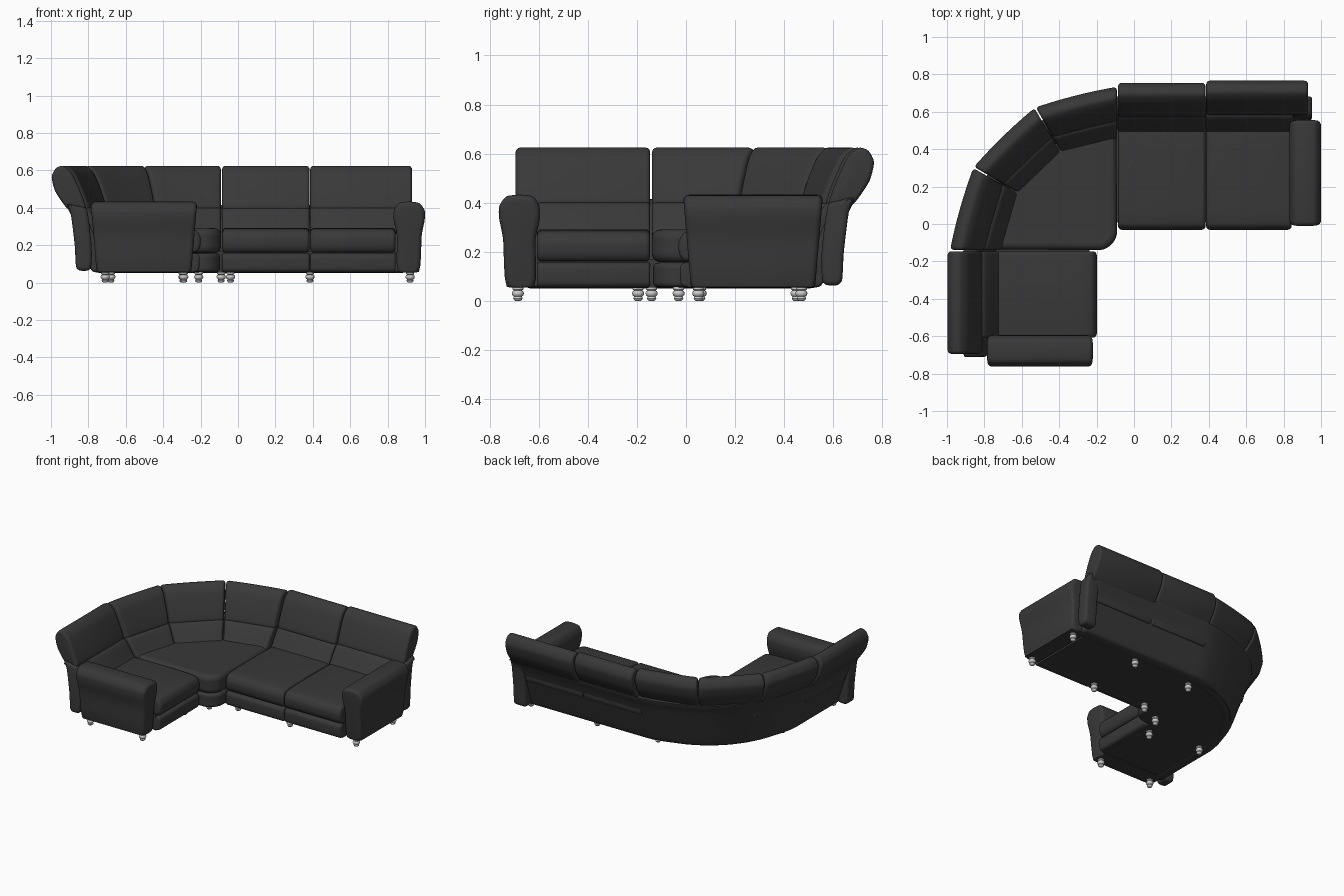
import bpy, bmesh, math
from mathutils import Vector

if "Cube" in bpy.data.objects:
    bpy.data.objects.remove(bpy.data.objects["Cube"])

CX, CY = -0.088, -0.142          # centre of the corner curve
leather = bpy.data.materials.new("dark_leather")
leather.diffuse_color = (0.04, 0.04, 0.04, 1)
leather.use_nodes = True
leather.node_tree.nodes["Principled BSDF"].inputs["Base Color"].default_value = leather.diffuse_color


def rail(u, r, z):
    """u<0: right run, 0..1: quarter-turn corner, u>1: left run; r = distance out."""
    if u <= 0:
        return Vector((CX - u, CY + r, z))
    if u >= 1:
        return Vector((CX - r, CY - (u - 1), z))
    a = u * math.pi / 2
    return Vector((CX - r * math.sin(a), CY + r * math.cos(a), z))


def finish(name, bm, mat=leather):
    bmesh.ops.recalc_face_normals(bm, faces=bm.faces)
    me = bpy.data.meshes.new(name)
    bm.to_mesh(me)
    bm.free()
    if mat:
        me.materials.append(mat)
    ob = bpy.data.objects.new(name, me)
    bpy.context.collection.objects.link(ob)
    return ob


def smooth_loop(pts, k=4):
    """Closed smooth curve through the profile points."""
    P = [Vector(p) for p in pts]
    n, out = len(P), []
    for i in range(n):
        a, b, c, d = P[i - 1], P[i], P[(i + 1) % n], P[(i + 2) % n]
        m1, m2 = (c - a) * 0.35, (d - b) * 0.35
        m1 = m1.normalized() * min(m1.length, (c - b).length) if m1.length else m1
        m2 = m2.normalized() * min(m2.length, (c - b).length) if m2.length else m2
        for j in range(k):
            t = j / k
            out.append(b * (2*t**3 - 3*t*t + 1) + m1 * (t**3 - 2*t*t + t)
                       + c * (3*t*t - 2*t**3) + m2 * (t**3 - t*t))
    return out


def loft(name, profile, a, b, place, e=0.015, n=1, scale=1.0, smooth=True):
    """Sweep a closed profile from a to b with pillow-rounded ends."""
    P = smooth_loop(profile) if smooth else [Vector(p) for p in profile]
    m = len(P)
    area = sum(P[i - 1].cross(P[i]) for i in range(m))
    N = []
    for i in range(m):
        t = P[(i + 1) % m] - P[i - 1]
        N.append(Vector((t.y, -t.x)).normalized() * (1 if area > 0 else -1))
    # (along, inset) pairs of a quarter round
    ends = [(e * (1 - math.cos(q)), e * (1 - math.sin(q)))
            for q in (math.pi / 2 * k / 4 for k in range(5))]
    lo, hi = a + e / scale, b - e / scale
    st = [(a + o / scale, i) for o, i in ends]
    st += [(lo + (hi - lo) * k / n, 0) for k in range(1, n)]
    st += [(b - o / scale, i) for o, i in reversed(ends)]
    bm = bmesh.new()
    rings = [[bm.verts.new(place(p.x - q.x * i, p.y - q.y * i, t)) for p, q in zip(P, N)]
             for t, i in st]
    for A, B in zip(rings, rings[1:]):
        for k in range(m):
            bm.faces.new((A[k - 1], A[k], B[k], B[k - 1]))
    bm.faces.new(rings[0])
    bm.faces.new(rings[-1])
    return finish(name, bm)


def along(r, z, u):
    return rail(u, r, z)


def corner_inset(u):
    return .02 * max(0, min(1, u * 6, (1 - u) * 6))


# profiles as (distance out, height)
UPPER = [(.725, .402), (.755, .49), (.80, .585), (.845, .624), (.885, .612), (.908, .565),
         (.89, .49), (.845, .42), (.81, .385), (.75, .385)]
LOWER = [(.635, .27), (.652, .31), (.685, .36), (.715, .396), (.76, .402), (.78, .33), (.77, .26)]
END = [(.70, .075), (.755, .064), (.778, .085), (.785, .2), (.805, .36), (.825, .42),
       (.77, .41), (.72, .39), (.695, .2)]
SHELL = [(.62, .06), (.685, .058), (.705, .085), (.745, .2), (.795, .34), (.825, .41),
         (.77, .41), (.73, .37), (.66, .2)]
SEAT = [(.14, .162), (.115, .19), (.112, .24), (.135, .278), (.2, .289), (.4, .292),
        (.64, .289), (.67, .27), (.67, .17)]
FOOTREST = [(.135, .058), (.12, .075), (.118, .135), (.135, .155), (.2, .155), (.2, .058)]

# straight seats, footrests and backs
runs = {"right_inner": (-.470, -.003, -.470, -.003),
        "right_outer": (-.930, -.474, -1.018, -.474),
        "left": (1.004, 1.465, 1.004, 1.552)}
for key, (a, b, c, d) in runs.items():
    shift = .012 if key == "right_inner" else 0
    loft(key + "_seat", SEAT, a, b, along, .02)
    loft(key + "_footrest", FOOTREST, a, b, along, .012)
    loft(key + "_upper_back", UPPER, c, d, lambda r, z, u: rail(u, r - shift, z), .018)
    loft(key + "_lower_back", LOWER, a - .01 * (key == "right_outer"), b, along, .015)

# three corner backs, each flattened between its seams
for i in range(3):
    a, b = i / 3 + .003, (i + 1) / 3 - .003

    def corner(r, z, u, a=a, b=b):
        t = (u - a) / (b - a)
        return rail(u, r - .033 - .08 * t * (1 - t) + .02 * u, z)
    loft(f"corner_upper_back_{i+1}", UPPER, a, b, corner, .018, 8, 1.3)
    loft(f"corner_lower_back_{i+1}", LOWER, a, b, corner, .015, 8, 1.05)

# continuous sloping outer shell, end slabs and base
loft("back_shell", SHELL, -.98, 1.51, lambda r, z, u: rail(u, r - corner_inset(u), z), .015, 60)
loft("right_back_end", END, -1.04, -.94, along, .02)
loft("left_back_end", END, 1.475, 1.568, along, .02)
loft("base", [(.15, .055), (.66, .055), (.70, .17), (.15, .17)],
     -.93, 1.465, along, .004, 60, smooth=False)


# corner seat and plinth: quarter disc with a rounded front
def corner_block(name, inset, z0, z1, bevel):
    R, f, g = .66, .112 - inset, .003
    pts = [(R * math.sin(q), R * math.cos(q)) for q in
           (math.radians(.5 + 89 * k / 24) for k in range(25))]
    pts += [(.112 - f * math.sin(q), .112 - f * math.cos(q)) for q in
            (math.pi / 2 * k / 10 for k in range(11))]
    bm = bmesh.new()
    face = bm.faces.new([bm.verts.new((CX - max(p, g), CY + max(q, g), z0)) for p, q in pts])
    new = bmesh.ops.extrude_face_region(bm, geom=[face])["geom"]
    bmesh.ops.translate(bm, vec=(0, 0, z1 - z0),
                        verts=[v for v in new if isinstance(v, bmesh.types.BMVert)])
    ob = finish(name, bm)
    mod = ob.modifiers.new("round", 'BEVEL')
    mod.width, mod.segments, mod.limit_method, mod.angle_limit = bevel, 5, 'ANGLE', .7


corner_block("corner_seat", 0, .158, .291, .035)
corner_block("corner_plinth", .008, .056, .156, .02)

# rolled arms
ARM = [(.025, .057), (.02, .25), (.003, .33), (.004, .385), (.03, .425), (.085, .433),
       (.14, .425), (.168, .385), (.168, .335), (.152, .25), (.137, .057)]
for name, u0, s in (("right_arm", -.918, -1), ("left_arm", 1.451, 1)):
    def arm(w, z, r, u0=u0, s=s):
        return rail(u0 + s * w, .415 + (r - .415) * (1 - .3 * (.43 - z)), max(z, .054))
    loft(name, ARM, .13, .70, arm, .025)

# turned metal feet
FOOT = [(.010, 0), (.016, .004), (.019, .011), (.016, .018), (.022, .022), (.025, .031),
        (.022, .039), (.017, .042), (.022, .047), (.022, .06)]
bm = bmesh.new()
rings = [[bm.verts.new((r * math.cos(k * math.pi / 8), r * math.sin(k * math.pi / 8), z))
          for k in range(16)] for r, z in FOOT]
for A, B in zip(rings, rings[1:]):
    for k in range(16):
        bm.faces.new((A[k - 1], A[k], B[k], B[k - 1]))
bm.faces.new(rings[0])
bm.faces.new(rings[-1])
foot = finish("foot", bm, None)
spots = [(.92, .05), (.92, .47), (.385, .05), (.385, .47), (-.04, .06), (-.09, .45),
         (-.21, -.03), (-.295, -.195), (-.68, -.14), (-.29, -.685), (-.71, -.685)]
for i, (x, y) in enumerate(spots):
    ob = foot if i == 0 else foot.copy()
    if i:
        bpy.context.collection.objects.link(ob)
    ob.location = (x, y, 0)

# smooth shading with crisp edges
bpy.ops.object.select_all(action='SELECT')
bpy.context.view_layer.objects.active = foot
bpy.ops.object.shade_smooth_by_angle(angle=math.radians(40))
